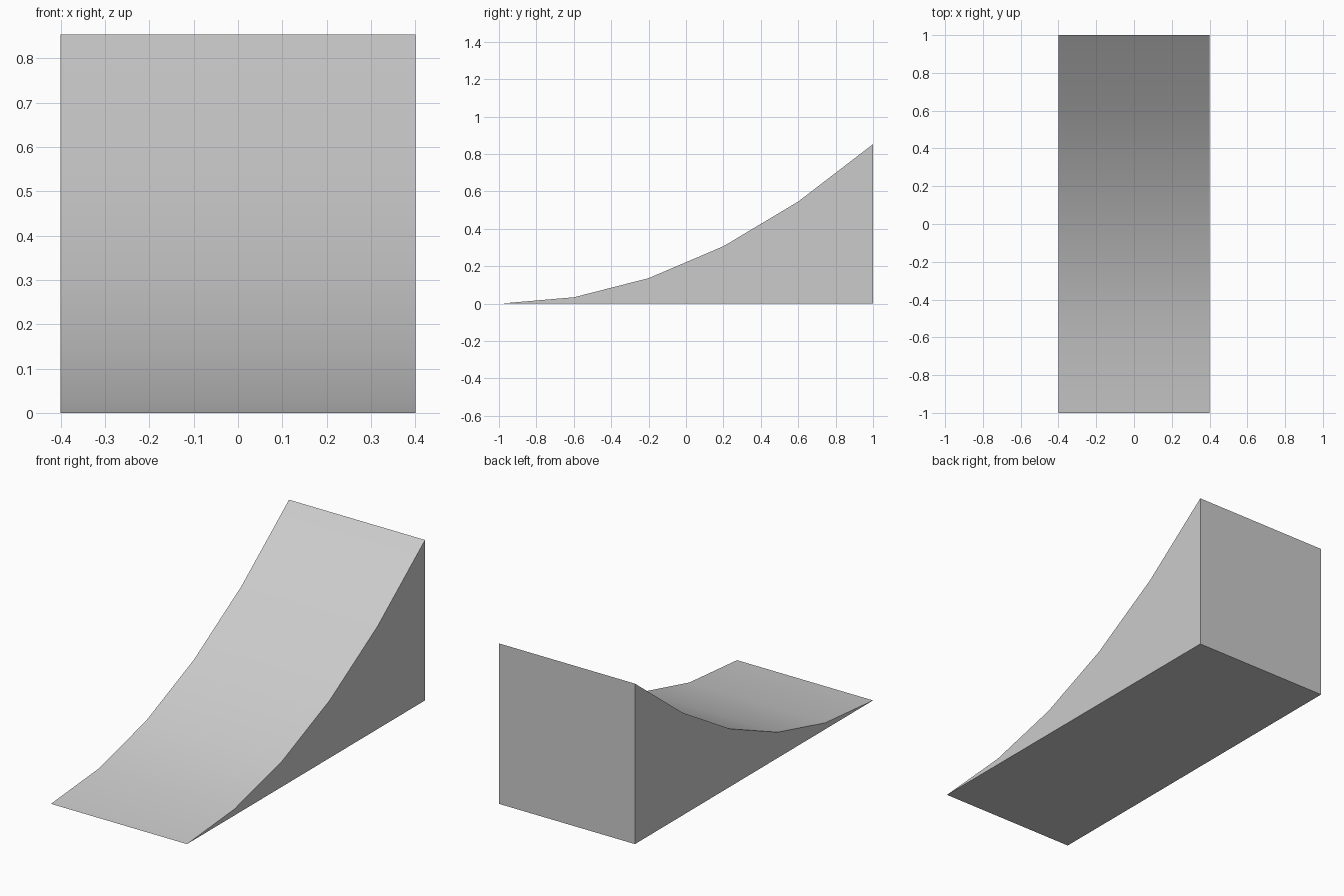
import bpy
import bmesh
import math

if "Cube" in bpy.data.objects:
    bpy.data.objects.remove(bpy.data.objects["Cube"], do_unlink=True)

WIDTH, LENGTH, HEIGHT, STEPS = 0.8, 2.0, 0.853, 5

# Plain grey material
grey = bpy.data.materials.new("light_grey")
grey.use_nodes = True
colour = (0.6, 0.6, 0.6, 1)
grey.diffuse_color = colour
grey.node_tree.nodes["Principled BSDF"].inputs["Base Color"].default_value = colour

# Side profile: parabolic slope closed by the vertical back and flat base
bm = bmesh.new()
profile = [(-LENGTH / 2 + LENGTH * i / STEPS, HEIGHT * (i / STEPS) ** 2)
           for i in range(STEPS + 1)]
profile.append((LENGTH / 2, 0))
side = bm.faces.new([bm.verts.new((-WIDTH / 2, y, z)) for y, z in profile])

# Extrude the profile across the width
result = bmesh.ops.extrude_face_region(bm, geom=[side], use_keep_orig=True)
moved = [v for v in result["geom"] if isinstance(v, bmesh.types.BMVert)]
bmesh.ops.translate(bm, verts=moved, vec=(WIDTH, 0, 0))
bmesh.ops.recalc_face_normals(bm, faces=bm.faces)

mesh = bpy.data.meshes.new("curved_ramp")
bm.to_mesh(mesh)
bm.free()
mesh.materials.append(grey)
ramp = bpy.data.objects.new("curved_ramp", mesh)
bpy.context.collection.objects.link(ramp)

# Smooth slope, with sharp outer edges (the thin front lip is sharp too)
bpy.context.view_layer.objects.active = ramp
ramp.select_set(True)
bpy.ops.object.shade_smooth_by_angle(angle=math.radians(30))
